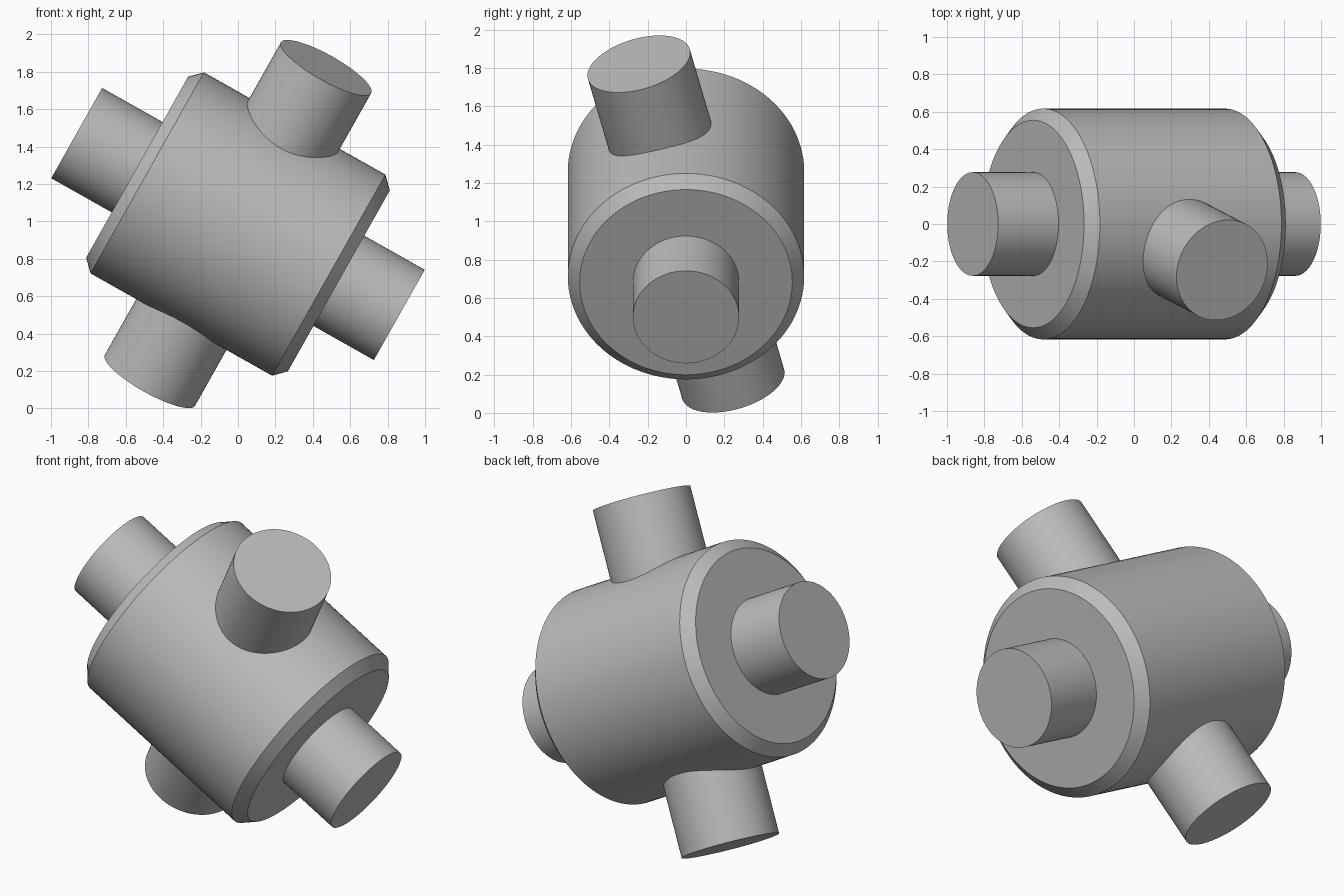
import bpy, bmesh, math
from mathutils import Matrix, Vector

cube = bpy.data.objects.get("Cube")
if cube:
    bpy.data.objects.remove(cube, do_unlink=True)

SEGMENTS = 96
TILT = math.radians(29.4)    # main axis dips towards +x
SWING = math.radians(14.4)   # cross pipe leans towards the front
CENTRE = Vector((0, 0, 0.986))
REACH, PIPE_R = 0.99, 0.277  # pipe half length and radius
BODY_R, BODY_HALF, CHAMFER = 0.617, 0.619, 0.062

grey = bpy.data.materials.new("plain grey")
grey.use_nodes = True
colour = (0.5, 0.5, 0.5, 1)
grey.diffuse_color = colour
grey.node_tree.nodes["Principled BSDF"].inputs["Base Color"].default_value = colour


def turned_part(name, half_profile, axis):
    """Revolve a (radius, height) half profile, mirrored end to end, about an axis."""
    profile = half_profile + [(r, -h) for r, h in reversed(half_profile)]
    bm = bmesh.new()
    verts = [bm.verts.new((r, 0, h)) for r, h in profile]
    edges = [bm.edges.new(pair) for pair in zip(verts, verts[1:])]
    bmesh.ops.spin(bm, geom=verts + edges, cent=(0, 0, 0), axis=(0, 0, 1),
                   angle=math.tau, steps=SEGMENTS, use_duplicate=False)
    bmesh.ops.remove_doubles(bm, verts=bm.verts, dist=1e-5)
    bmesh.ops.recalc_face_normals(bm, faces=bm.faces)
    turn = Vector((0, 0, 1)).rotation_difference(axis).to_matrix().to_4x4()
    bm.transform(Matrix.Translation(CENTRE) @ turn)
    mesh = bpy.data.meshes.new(name)
    bm.to_mesh(mesh)
    bm.free()
    mesh.materials.append(grey)
    obj = bpy.data.objects.new(name, mesh)
    bpy.context.collection.objects.link(obj)
    bpy.ops.object.select_all(action='DESELECT')
    obj.select_set(True)
    bpy.context.view_layer.objects.active = obj
    bpy.ops.object.shade_smooth_by_angle(angle=math.radians(30))
    return obj


main_axis = Vector((math.cos(TILT), 0, -math.sin(TILT)))
upright = Vector((math.sin(TILT), 0, math.cos(TILT)))
cross_axis = upright * math.cos(SWING) + Vector((0, -1, 0)) * math.sin(SWING)

# Chamfered drum with a stub pipe on each end
turned_part("drum_with_end_pipes", [
    (0, REACH), (PIPE_R, REACH), (PIPE_R, BODY_HALF),
    (BODY_R - CHAMFER, BODY_HALF), (BODY_R, BODY_HALF - CHAMFER)], main_axis)

# Pipe crossing the drum and sticking out on both sides
turned_part("cross_pipe", [(0, REACH), (PIPE_R, REACH)], cross_axis)
